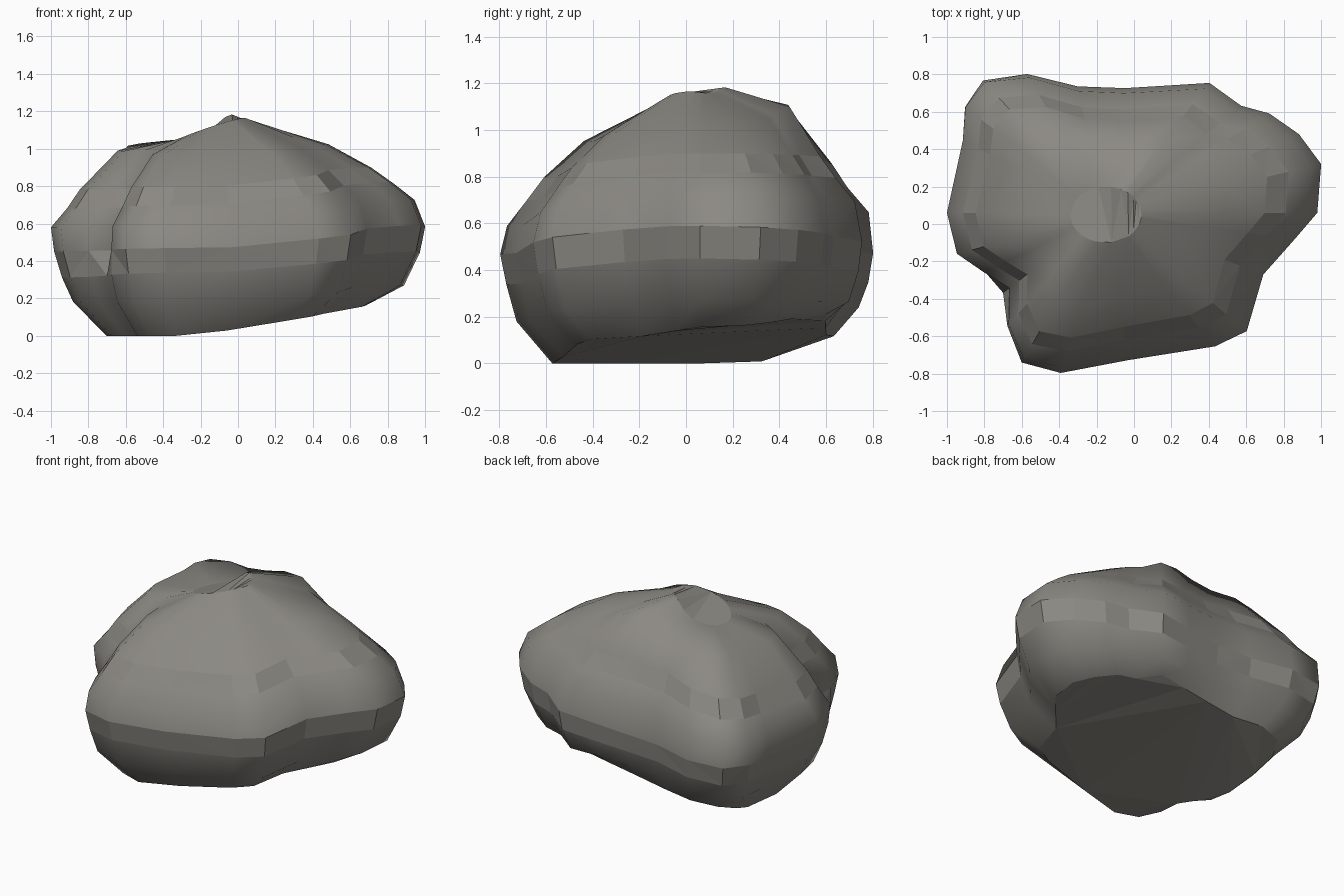
import bpy
import bmesh
import math

default_cube = bpy.data.objects.get("Cube")
if default_cube:
    bpy.data.objects.remove(default_cube, do_unlink=True)

# Stone colour
stone = bpy.data.materials.new("warm grey stone")
stone.use_nodes = True
stone_colour = (0.26, 0.25, 0.225, 1)
stone.diffuse_color = stone_colour
shader = stone.node_tree.nodes["Principled BSDF"]
shader.inputs["Base Color"].default_value = stone_colour
shader.inputs["Roughness"].default_value = 0.9

# Widest outline of the boulder, counter-clockwise from its left end
outline = [(1, .32), (.88, .48), (.72, .59), (.57, .63), (.4, .75),
           (.18, .735), (-.05, .72), (-.3, .73), (-.57, .8), (-.81, .77),
           (-.91, .63), (-.92, .45), (-1, .06), (-.95, -.16), (-.83, -.27),
           (-.73, -.39), (-.7, -.57), (-.6, -.74), (-.39, -.79), (-.03, -.72),
           (.43, -.65), (.6, -.57), (.69, -.27), (.86, -.08), (.98, .06)]
centre_x, centre_y = -.15, .05

# Side profiles as (share of the outline radius, height), upwards from the base
left_profile = [(.72, .15), (.9, .27), (.975, .45), (1, .59),
                (.95, .73), (.85, .82), (.75, .9), (.55, 1.02)]
back_profile = [(.82, .1), (.94, .26), (.99, .36), (1.01, .48),
                (.97, .67), (.84, .78), (.75, .88), (.57, 1.06)]
right_profile = [(.65, .02), (.86, .18), (.93, .31), (.98, .45),
                 (1, .58), (.9, .68), (.82, .78), (.58, .99)]
front_profile = [(.75, .01), (.93, .18), (.98, .34), (1.01, .47),
                 (.97, .59), (.87, .7), (.78, .8), (.58, .95)]
profiles = [left_profile, back_profile, right_profile, front_profile]

crease_angle = math.atan2(-.39 - centre_y, -.73 - centre_x)
first_crease_level = 3
ridge_angle = math.radians(58)
faceted_bands = (2, 5)


def falloff(angle, middle, width):
    """Smooth bump around one direction."""
    return math.exp(-((angle - middle) / width) ** 2)


def blended_profile(angle, level):
    """Mix the two side profiles nearest to a direction."""
    turn = (angle / (math.pi / 2)) % 4
    side = int(turn) % 4
    mix = turn - int(turn)
    mix = mix * mix * (3 - 2 * mix)
    radius_a, height_a = profiles[side][level]
    radius_b, height_b = profiles[(side + 1) % 4][level]
    return (radius_a + (radius_b - radius_a) * mix,
            height_a + (height_b - height_a) * mix)


def side_point(outline_point, level):
    """Place one point on the flank of the rock."""
    dx = outline_point[0] - centre_x
    dy = outline_point[1] - centre_y
    angle = math.atan2(dy, dx)
    share, height = blended_profile(angle, level)
    if level >= first_crease_level:
        share *= 1 - .1 * falloff(angle, crease_angle, .2)
    x = centre_x + dx * share
    y = centre_y + dy * share
    if level == 0:
        # Underside rising to the left and towards the back
        height = max(0, .16 * (x + .3) + .02 * y) + .35 * max(0, y - .3)
    elif level == len(front_profile) - 1:
        # Shoulder ridge at the back left
        height += .06 * falloff(angle, ridge_angle, .4)
    return x, y, height


def rim_point(outline_point):
    """Place one point on the tilted rim of the broken top."""
    angle = math.atan2(outline_point[1] - centre_y, outline_point[0] - centre_x)
    x = centre_x + .19 * math.cos(angle)
    y = centre_y + .15 * math.sin(angle)
    peak = .06 * falloff(angle, ridge_angle, .4)
    return x, y, 1.155 + .33 * x - .1 * y + peak


# Rock body built from stacked rings
bm = bmesh.new()
rings = [[bm.verts.new(side_point(point, level)) for point in outline]
         for level in range(len(front_profile))]
rings.append([bm.verts.new(rim_point(point)) for point in outline])
column_count = len(outline)
faceted = []
for level, (lower, upper) in enumerate(zip(rings, rings[1:])):
    for column in range(column_count):
        following = (column + 1) % column_count
        face = bm.faces.new((lower[column], lower[following],
                             upper[following], upper[column]))
        face.smooth = level not in faceted_bands
        if not face.smooth:
            faceted.append(face)

# Flat underside and flat broken top
caps = [bm.faces.new(list(reversed(rings[0]))), bm.faces.new(rings[-1])]
for cap in caps:
    cap.smooth = False
bmesh.ops.triangulate(bm, faces=faceted + caps)
bmesh.ops.recalc_face_normals(bm, faces=bm.faces[:])

mesh = bpy.data.meshes.new("boulder")
bm.to_mesh(mesh)
bm.free()
mesh.materials.append(stone)
boulder = bpy.data.objects.new("boulder", mesh)
bpy.context.collection.objects.link(boulder)
